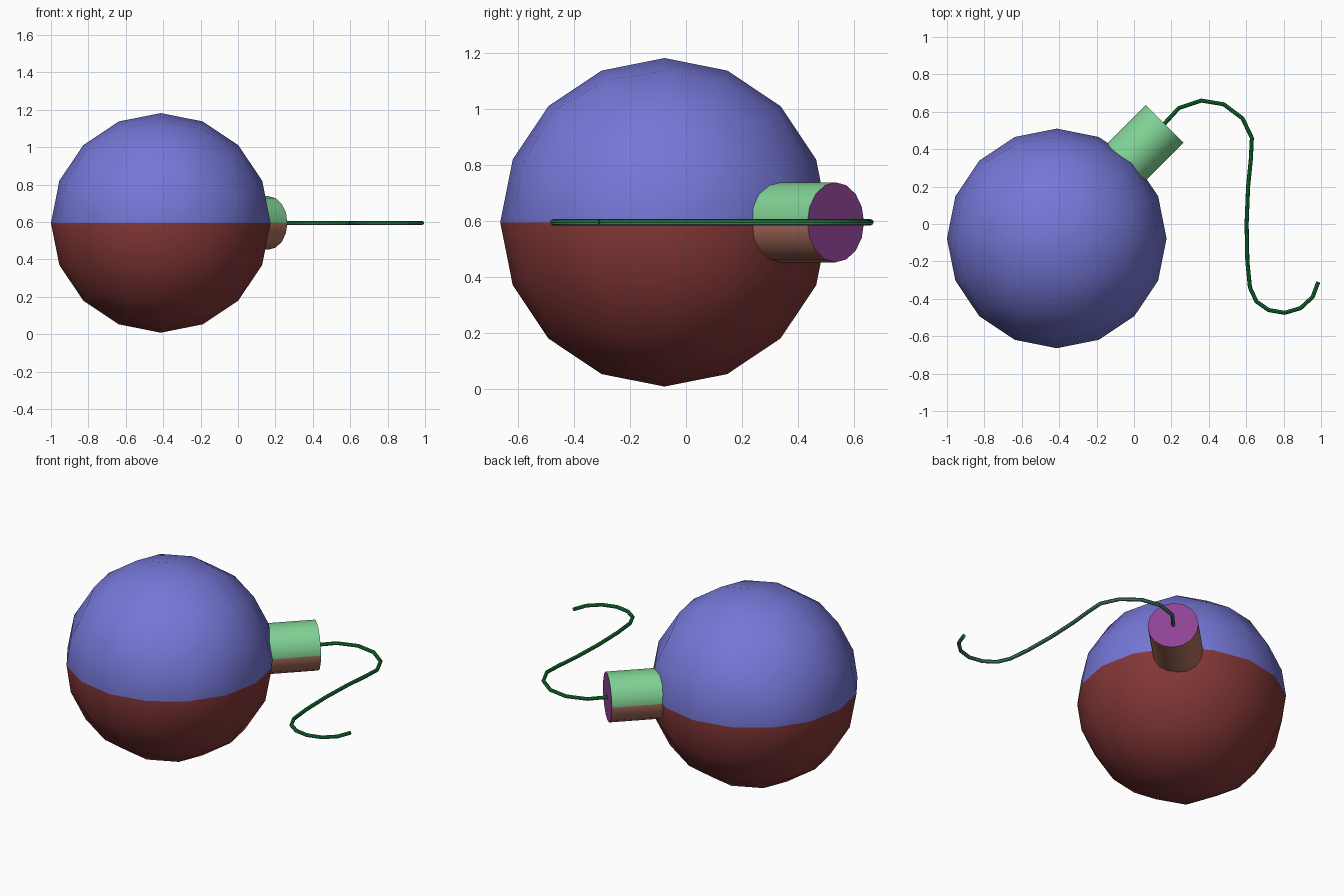
import bpy, bmesh, math
from mathutils import Vector, Matrix

if "Cube" in bpy.data.objects:
    bpy.data.objects.remove(bpy.data.objects["Cube"], do_unlink=True)

MID = 0.595  # height of the colour split


def material(name, *rgb):
    m = bpy.data.materials.new(name)
    m.use_nodes = True
    m.diffuse_color = (*rgb, 1)
    m.node_tree.nodes["Principled BSDF"].inputs["Base Color"].default_value = (*rgb, 1)
    return m


blue = material("blue", 0.18, 0.185, 0.68)
dark_red = material("dark red", 0.23, 0.038, 0.038)
light_green = material("light green", 0.22, 0.65, 0.30)
brown = material("brown", 0.43, 0.17, 0.12)
purple = material("purple", 0.27, 0.055, 0.29)
dark_green = material("dark green", 0.006, 0.19, 0.032)
teal = material("teal", 0.10, 0.27, 0.24)


def finish(name, bm, mats, rule):
    """Turn a bmesh into an object, colouring each face by a rule."""
    bmesh.ops.recalc_face_normals(bm, faces=bm.faces)
    bm.normal_update()
    for f in bm.faces:
        f.material_index = rule(f)
    mesh = bpy.data.meshes.new(name)
    bm.to_mesh(mesh)
    bm.free()
    for m in mats:
        mesh.materials.append(m)
    ob = bpy.data.objects.new(name, mesh)
    bpy.context.collection.objects.link(ob)
    bpy.ops.object.select_all(action="DESELECT")
    ob.select_set(True)
    bpy.context.view_layer.objects.active = ob
    bpy.ops.object.shade_smooth_by_angle(angle=math.radians(35))
    return ob


def below(f):
    return int(f.calc_center_median().z < MID)


# Ball: a subdivided cube pushed out to a sphere with evenly spaced rings
bm = bmesh.new()
bmesh.ops.create_cube(bm, size=2)
bmesh.ops.subdivide_edges(bm, edges=bm.edges[:], cuts=3, use_grid_fill=True)
for v in bm.verts:
    warped = Vector([math.tan(c * math.pi / 4) for c in v.co])
    v.co = warped.normalized() * 0.587 + Vector((-0.413, -0.077, MID))
finish("ball", bm, [blue, dark_red], below)

# Neck: a cylinder pointing diagonally back and to the left
axis = Vector((1, 1, 0)).normalized()
end = Vector((0.163, 0.535, MID))
length = 0.42
side = Vector((1, -1, 0)).normalized()
frame = Matrix((side, Vector((0, 0, 1)), axis)).transposed().to_4x4()
bm = bmesh.new()
bmesh.ops.create_cone(bm, cap_ends=True, segments=16, radius1=0.143, radius2=0.143,
                      depth=length,
                      matrix=Matrix.Translation(end - axis * length / 2) @ frame)
finish("neck", bm, [light_green, brown, purple],
       lambda f: 2 if abs(f.normal.dot(axis)) > 0.9 else below(f))

# Fuse cord: a thin tube swept along a flat winding path
path = [Vector((x, y, MID)) for x, y in (
    (0.14, 0.51), (0.175, 0.55), (0.24, 0.62), (0.36, 0.66), (0.48, 0.64),
    (0.58, 0.565), (0.63, 0.46), (0.625, 0.35), (0.61, 0.2), (0.602, 0),
    (0.606, -0.2), (0.62, -0.34), (0.655, -0.415), (0.72, -0.46),
    (0.805, -0.475), (0.89, -0.45), (0.955, -0.39), (0.985, -0.31))]
SIDES, RADIUS = 8, 0.011
bm = bmesh.new()
rings = []
for i, p in enumerate(path):
    tangent = (path[min(i + 1, len(path) - 1)] - path[max(i - 1, 0)]).normalized()
    across = Vector((tangent.y, -tangent.x, 0))
    rings.append([bm.verts.new(p + RADIUS * (across * math.cos(a) + Vector((0, 0, math.sin(a)))))
                  for a in (2 * math.pi * k / SIDES for k in range(SIDES))])
for a, b in zip(rings, rings[1:]):
    for k in range(SIDES):
        n = (k + 1) % SIDES
        bm.faces.new((a[k], a[n], b[n], b[k]))
bm.faces.new(rings[0])
bm.faces.new(rings[-1])
finish("fuse_cord", bm, [dark_green, teal], below)
